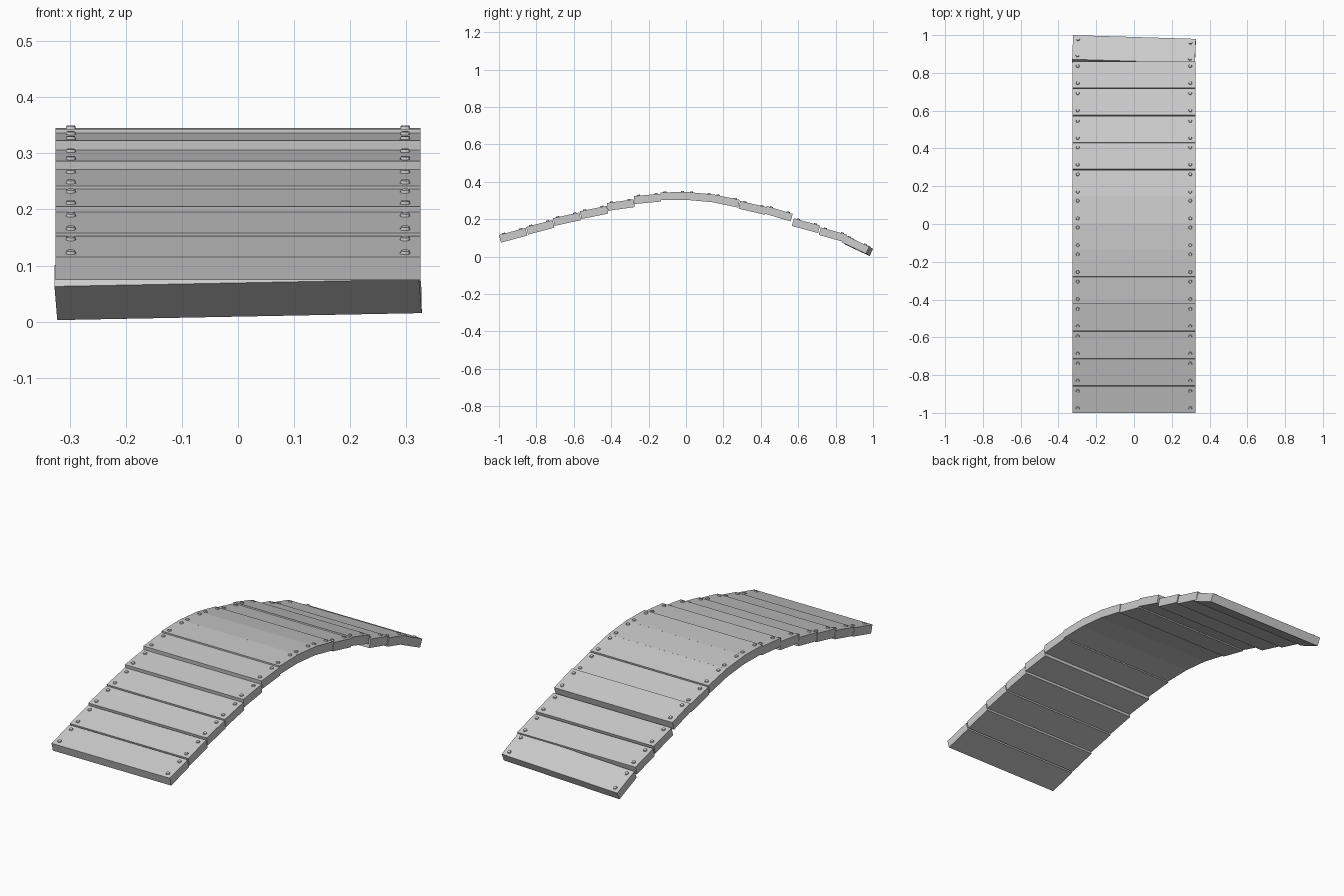
import bpy, bmesh, math
from mathutils import Matrix

if "Cube" in bpy.data.objects:
    bpy.data.objects.remove(bpy.data.objects["Cube"])

WIDTH, THICK = 0.65, 0.042
NAIL_R, NAIL_H = 0.010, 0.005

grey = bpy.data.materials.new("plain_grey")
grey.diffuse_color = (0.6, 0.6, 0.6, 1)
grey.use_nodes = True
grey.node_tree.nodes["Principled BSDF"].inputs["Base Color"].default_value = grey.diffuse_color


def finish(name, bm):
    bmesh.ops.recalc_face_normals(bm, faces=bm.faces)
    me = bpy.data.meshes.new(name)
    bm.to_mesh(me)
    bm.free()
    me.materials.append(grey)
    ob = bpy.data.objects.new(name, me)
    bpy.context.collection.objects.link(ob)
    return ob


def plank(i, y0, z0, y1, z1, yaw=0.0, roll=0.0):
    """Board whose top surface runs from (y0, z0) to (y1, z1), with four nails."""
    length = math.hypot(y1 - y0, z1 - z0)
    slope = math.atan2(z1 - z0, y1 - y0)
    m = (Matrix.Translation((0, (y0 + y1) / 2, (z0 + z1) / 2))
         @ Matrix.Rotation(yaw, 4, 'Z') @ Matrix.Rotation(roll, 4, 'Y')
         @ Matrix.Rotation(slope, 4, 'X'))
    bm = bmesh.new()
    bmesh.ops.create_cube(bm, size=1, matrix=m @ Matrix.Translation((0, 0, -THICK / 2))
                          @ Matrix.Diagonal((WIDTH, length, THICK, 1)))
    finish(f"plank_{i:02d}", bm)

    # nail heads near both ends of the board
    bm = bmesh.new()
    for sx in (-1, 1):
        for sy in (-1, 1):
            bmesh.ops.create_cone(
                bm, cap_ends=True, segments=10, radius1=NAIL_R, radius2=NAIL_R * 0.8,
                depth=NAIL_H + 0.002,
                matrix=m @ Matrix.Translation((sx * 0.298, sy * 0.047, NAIL_H / 2 - 0.001)))
    finish(f"nails_{i:02d}", bm)


# top surface of each board, front to back: y0, z0, y1, z1
tops = [
    (-1.000, 0.115, -0.859, 0.153),
    (-0.855, 0.158, -0.714, 0.195),
    (-0.711, 0.205, -0.570, 0.236),
    (-0.567, 0.242, -0.424, 0.271),
    (-0.423, 0.286, -0.280, 0.306),
    (-0.279, 0.323, -0.136, 0.336),
    (-0.137, 0.343, 0.006, 0.345),
    (0.005, 0.345, 0.148, 0.332),
    (0.147, 0.332, 0.287, 0.303),
    (0.290, 0.297, 0.431, 0.264),
    (0.431, 0.270, 0.571, 0.228),
    (0.577, 0.204, 0.717, 0.166),
    (0.721, 0.156, 0.861, 0.117),
]
for i, t in enumerate(tops, 1):
    plank(i, *t)

# loose last board, slightly twisted
plank(14, 0.862, 0.107, 0.990, 0.047, math.radians(-1.76), math.radians(-1.1))
